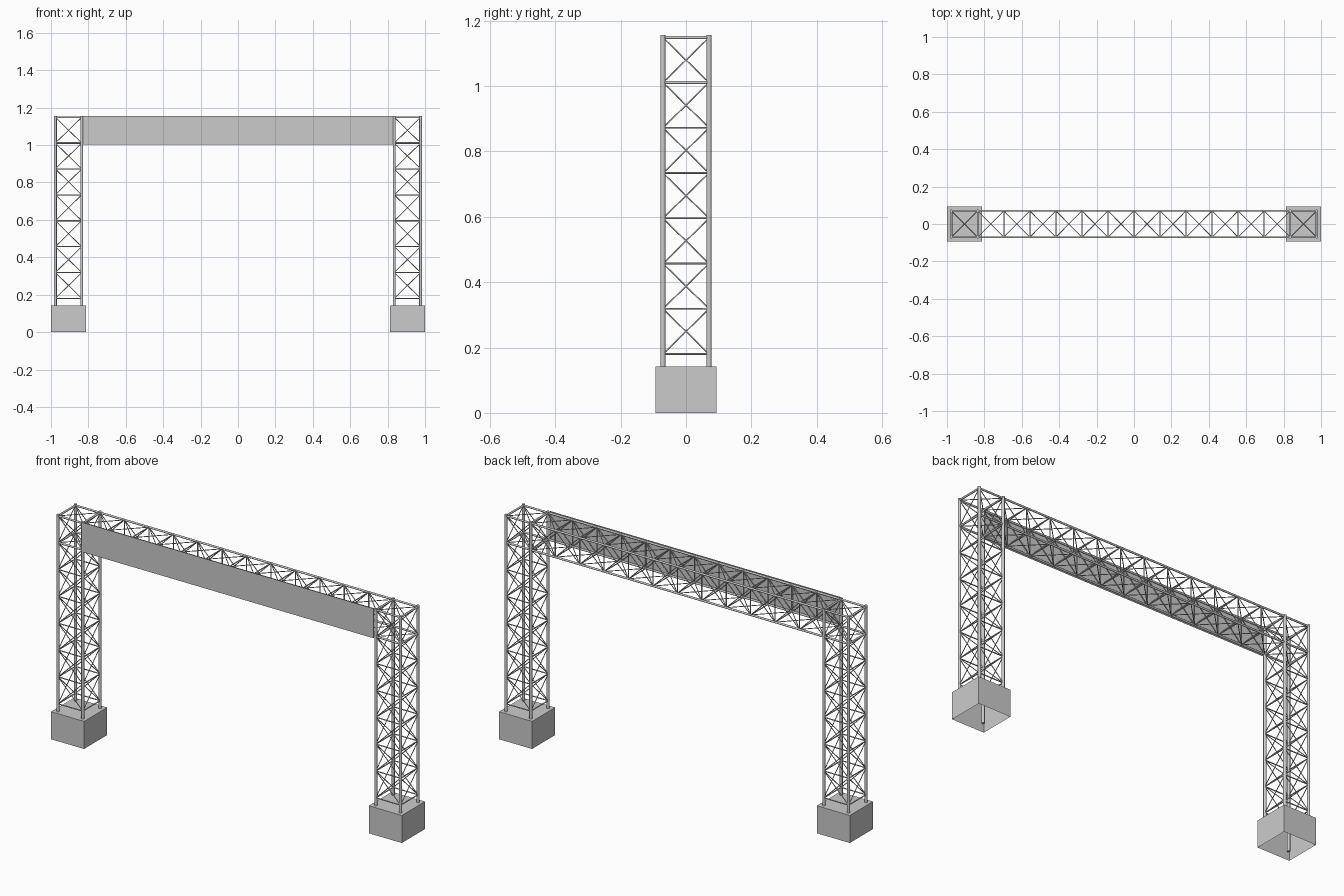
import bpy, bmesh
from mathutils import Vector

if "Cube" in bpy.data.objects:
    bpy.data.objects.remove(bpy.data.objects["Cube"])

P = 0.0705         # half spacing of the lattice chords
CX = 0.906         # tower centre
IN = CX - P        # inner post line
LEVELS = [0.18 + 0.1385 * i for i in range(8)]
Z0, Z1 = LEVELS[6], LEVELS[7] - 0.001


def make_object(name, bm):
    mesh = bpy.data.meshes.new(name)
    bm.to_mesh(mesh)
    bm.free()
    ob = bpy.data.objects.new(name, mesh)
    bpy.context.collection.objects.link(ob)
    return ob


def tubes(name, segments, radius, sides=8):
    """Round bars between pairs of points, joined in one object."""
    bm = bmesh.new()
    for a, b in segments:
        a, b = Vector(a), Vector(b)
        d = b - a
        new = bmesh.ops.create_cone(bm, cap_ends=True, segments=sides, radius1=radius,
                                    radius2=radius, depth=d.length)['verts']
        rot = d.to_track_quat('Z', 'Y')
        for v in new:
            v.co = rot @ v.co + (a + b) / 2
    for f in bm.faces:
        f.smooth = len(f.verts) == 4
    for e in bm.edges:
        e.smooth = all(f.smooth for f in e.link_faces)
    return make_object(name, bm)


def box(name, lo, hi, open_bottom=False):
    bm = bmesh.new()
    bmesh.ops.create_cube(bm, size=1)
    lo, hi = Vector(lo), Vector(hi)
    for v in bm.verts:
        v.co = (lo + hi) / 2 + v.co * (hi - lo)
    if open_bottom:
        bm.normal_update()
        low = [f for f in bm.faces if f.normal.z < -0.9]
        bmesh.ops.delete(bm, geom=low, context='FACES_ONLY')
    return make_object(name, bm)


def ring(c, z):
    return [(c - P, -P, z), (c + P, -P, z), (c + P, P, z), (c - P, P, z)]


# Towers with hollow footings
for side, c in (("left", -CX), ("right", CX)):
    box(side + "_footing", (c - 0.094, -0.094, 0), (c + 0.094, 0.094, 0.142), True)
    tubes(side + "_posts", [((x, y, 0.03), (x, y, 1.156)) for x, y, _ in ring(c, 0)],
          0.0075, 16)
    rails, braces, collars = [], [], []
    for i, z in enumerate(LEVELS):
        r = ring(c, z if i < 7 else Z1)
        for k in range(4):
            (collars if i >= 6 else rails).append((r[k], r[(k + 1) % 4]))
        if i < 7:
            up = ring(c, LEVELS[i + 1] if i < 6 else Z1)
            for k in range(4):
                n = (k + 1) % 4
                braces += [(r[k], up[n]), (r[n], up[k])]
        if i >= 6:
            braces += [(r[0], r[2]), (r[1], r[3])]
    tubes(side + "_rails", rails, 0.0028)
    tubes(side + "_collars", collars, 0.005)
    tubes(side + "_braces", braces, 0.0021)

# Horizontal box truss
corners = [(-P, Z0), (P, Z0), (P, Z1), (-P, Z1)]
tubes("beam_chords", [((-IN, y, z), (IN, y, z)) for y, z in corners], 0.005, 12)
N = 12
xs = [-IN + 2 * IN * i / N for i in range(N + 1)]
struts, braces = [], []
for i, x in enumerate(xs):
    for k in range(4):
        a, b = corners[k], corners[(k + 1) % 4]
        if 0 < i < N:
            struts.append(((x, *a), (x, *b)))
        if i < N:
            braces += [((x, *a), (xs[i + 1], *b)), ((x, *b), (xs[i + 1], *a))]
tubes("beam_struts", struts, 0.0028)
tubes("beam_braces", braces, 0.0021)

# Flat banner board on the front of the beam
box("banner_board", (-0.828, -0.078, 1.003), (0.828, -0.0765, 1.156))
